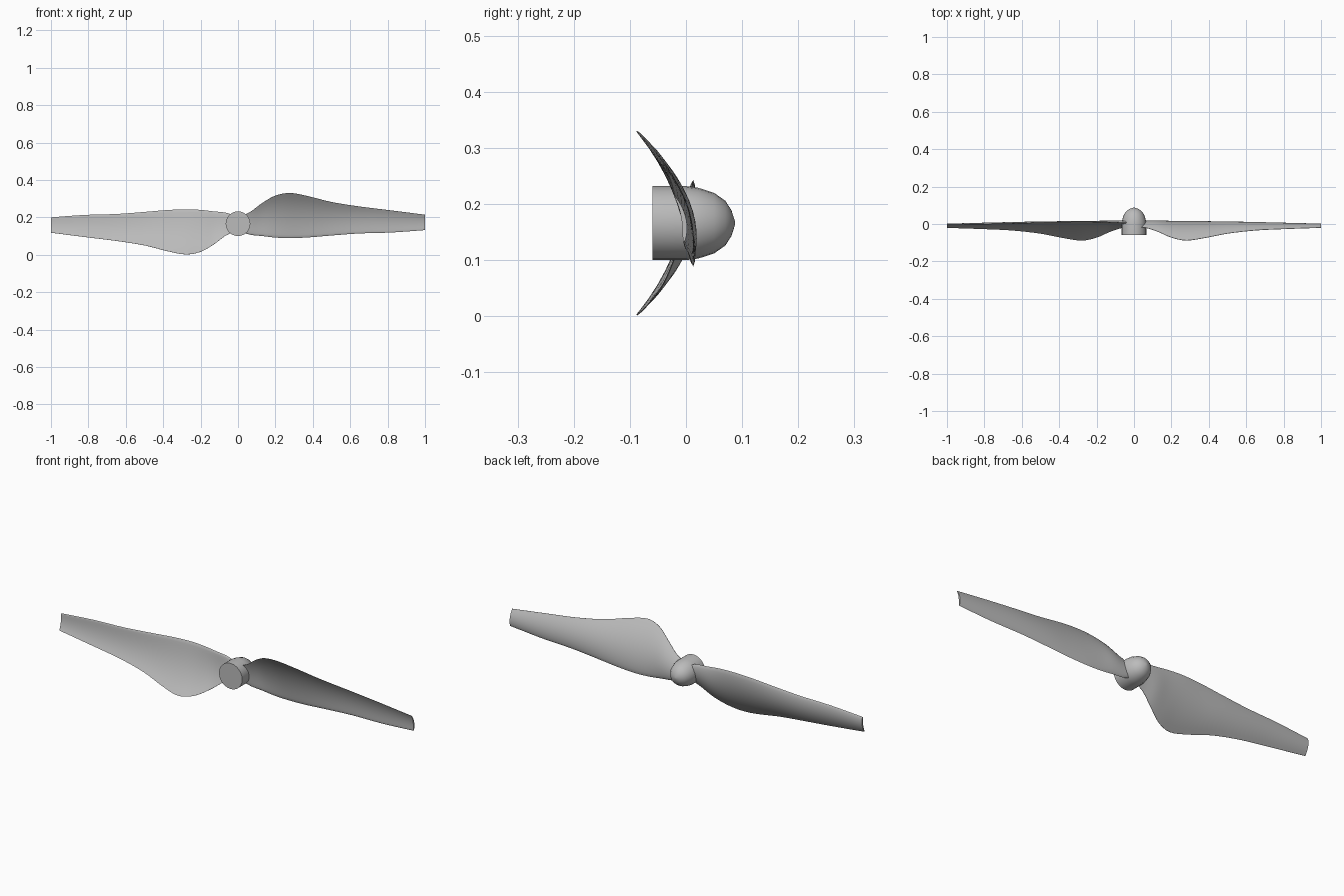
import bpy, bmesh, math
from mathutils import Vector, Matrix

cube = bpy.data.objects.get("Cube")
if cube:
    bpy.data.objects.remove(cube, do_unlink=True)

AXIS_Z = 0.166  # height of the shaft axis

grey = bpy.data.materials.new("plain grey")
grey.use_nodes = True
colour = (0.5, 0.5, 0.5, 1)
grey.diffuse_color = colour
grey.node_tree.nodes["Principled BSDF"].inputs["Base Color"].default_value = colour


def add_object(name, bm, angle):
    bmesh.ops.recalc_face_normals(bm, faces=bm.faces)
    mesh = bpy.data.meshes.new(name)
    bm.to_mesh(mesh)
    bm.free()
    mesh.materials.append(grey)
    obj = bpy.data.objects.new(name, mesh)
    bpy.context.collection.objects.link(obj)
    bpy.ops.object.select_all(action='DESELECT')
    obj.select_set(True)
    bpy.context.view_layer.objects.active = obj
    bpy.ops.object.shade_smooth_by_angle(angle=math.radians(angle))
    return obj


def loft(rings):
    """Skin closed rings of points and cap both ends."""
    bm = bmesh.new()
    loops = [[bm.verts.new(p) for p in ring] for ring in rings]
    n = len(loops[0])
    for a, b in zip(loops, loops[1:]):
        for i in range(n):
            j = (i + 1) % n
            bm.faces.new((a[i], a[j], b[j], b[i]))
    bm.faces.new(loops[0])
    bm.faces.new(loops[-1])
    return bm


def spline(rows, per_span):
    """Smoothly interpolate rows of numbers."""
    out = []
    for i in range(len(rows) - 1):
        a, b, c, d = (rows[min(max(k, 0), len(rows) - 1)] for k in range(i - 1, i + 3))
        for s in range(per_span):
            t = s / per_span
            out.append([q + t / 2 * (r - p + t * (2*p - 5*q + 4*r - s2 + t * (3*(q - r) + s2 - p)))
                        for p, q, r, s2 in zip(a, b, c, d)])
    return out + [rows[-1]]


# Hub: straight collar with a rounded nose pointing back, as (y, radius)
profile = [(-0.06, 0.066), (0.0, 0.066), (0.022, 0.063), (0.05, 0.054),
           (0.07, 0.04), (0.081, 0.023), (0.087, 0.004)]
SIDES = 24
rings = [[(r * math.cos(k * math.tau / SIDES), y, AXIS_Z + r * math.sin(k * math.tau / SIDES))
          for k in range(SIDES)] for y, r in profile]
add_object("hub", loft(rings), 35)

# Blade stations: x, thin edge y and z, thick edge y and z, camber, thickness
stations = [
    (0.03, -0.016, 0.213, 0.008, 0.118, 0.008, 0.018),
    (0.07, -0.022, 0.232, 0.009, 0.106, 0.011, 0.018),
    (0.13, -0.042, 0.277, 0.011, 0.100, 0.018, 0.017),
    (0.20, -0.072, 0.316, 0.012, 0.092, 0.023, 0.016),
    (0.28, -0.088, 0.330, 0.013, 0.089, 0.025, 0.016),
    (0.38, -0.074, 0.312, 0.011, 0.093, 0.022, 0.015),
    (0.50, -0.051, 0.282, 0.008, 0.103, 0.018, 0.014),
    (0.65, -0.034, 0.258, 0.004, 0.114, 0.014, 0.012),
    (0.82, -0.026, 0.237, 0.000, 0.119, 0.011, 0.010),
    (1.00, -0.020, 0.214, -0.004, 0.132, 0.008, 0.008),
]


def section(x, thin_y, thin_z, thick_y, thick_z, camber, thickness):
    """Curved aerofoil outline, rounded at the thick edge."""
    start, end = Vector((x, thick_y, thick_z)), Vector((x, thin_y, thin_z))
    across = Vector((0, end.z - start.z, start.y - end.y)).normalized()
    steps = 12

    def point(k, side):
        t = (k / steps) ** 1.5
        half = thickness * 1.3 * math.sqrt(t) * (1 - t) + 0.0008 * t
        return start.lerp(end, t) + across * (4 * camber * t * (1 - t) + side * half)

    return ([point(k, 1) for k in range(steps + 1)]
            + [point(k, -1) for k in range(steps, 0, -1)])


# Two blades, the second turned half a circle about the shaft
for name, turn in (("left_blade", 0), ("right_blade", math.pi)):
    bm = loft([section(*row) for row in spline(stations, 4)])
    centre = Vector((0, 0, AXIS_Z))
    bmesh.ops.rotate(bm, verts=bm.verts, cent=centre, matrix=Matrix.Rotation(turn, 3, 'Y'))
    add_object(name, bm, 50)
